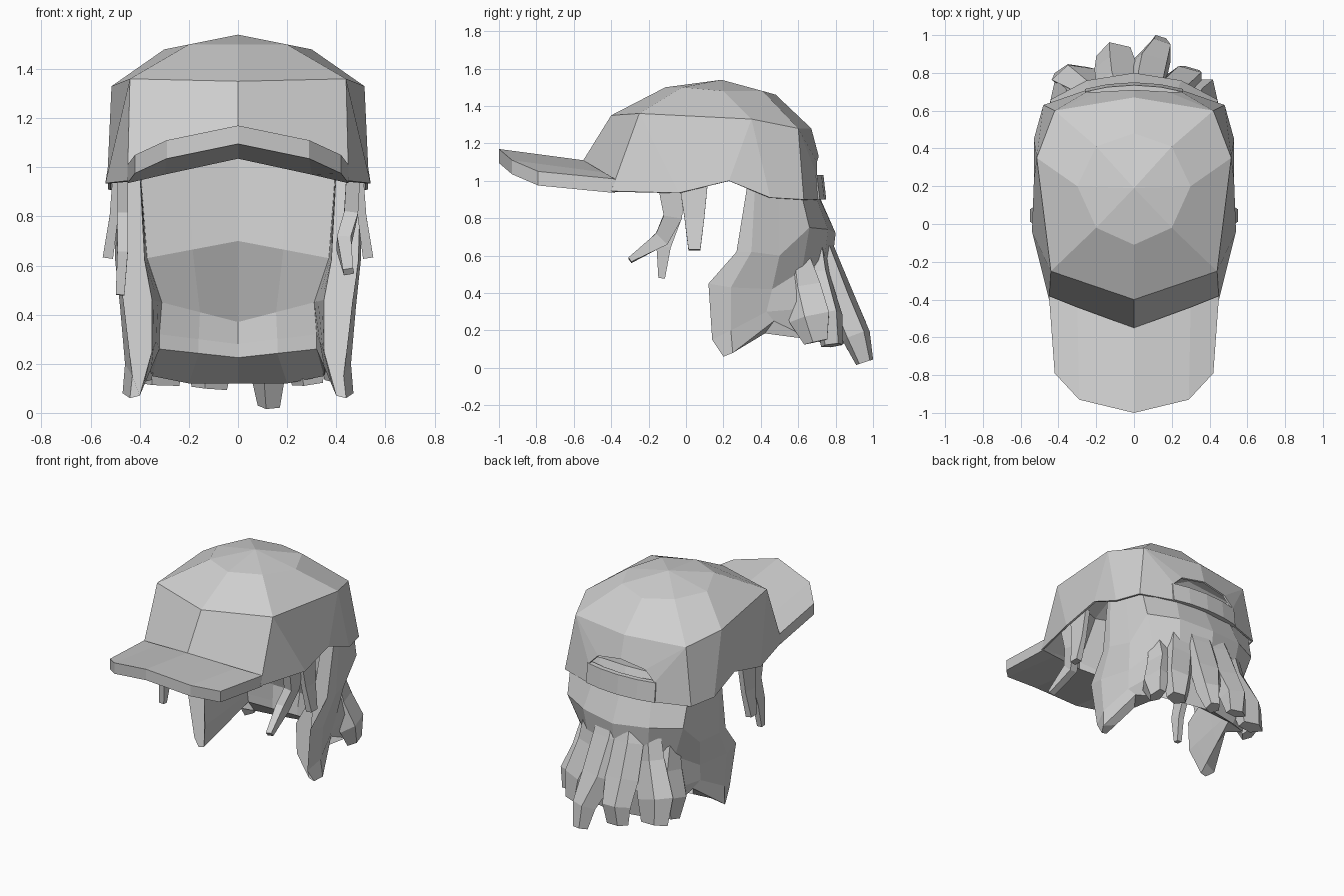
import bpy, bmesh, math
from mathutils import Vector

old = bpy.data.objects.get("Cube")
if old:
    bpy.data.objects.remove(old, do_unlink=True)

# One plain material for everything
grey = bpy.data.materials.new("light_grey")
grey.use_nodes = True
colour = (0.63, 0.63, 0.63, 1)
grey.diffuse_color = colour
grey.node_tree.nodes["Principled BSDF"].inputs["Base Color"].default_value = colour


def make_object(name, verts, faces):
    """Flat-shaded mesh object with tidy outward normals."""
    bm = bmesh.new()
    points = [bm.verts.new(v) for v in verts]
    for face in faces:
        bm.faces.new([points[i] for i in face])
    bmesh.ops.recalc_face_normals(bm, faces=bm.faces)
    mesh = bpy.data.meshes.new(name)
    bm.to_mesh(mesh)
    bm.free()
    mesh.materials.append(grey)
    obj = bpy.data.objects.new(name, mesh)
    bpy.context.scene.collection.objects.link(obj)
    return obj


def loft(name, sections):
    """Skin a row of closed sections and cap both ends."""
    n = len(sections[0])
    verts = [p for section in sections for p in section]
    faces = []
    for s in range(len(sections) - 1):
        for i in range(n):
            j = (i + 1) % n
            faces.append((s * n + i, s * n + j, (s + 1) * n + j, (s + 1) * n + i))
    last = (len(sections) - 1) * n
    faces.append(tuple(range(n)))
    faces.append(tuple(range(last, last + n)))
    return make_object(name, verts, faces)


def flip_x(section):
    return [(-x, y, z) for x, y, z in section]


def both_sides(half):
    """Sections from the left edge to the middle, then mirrored to the right."""
    return half + [flip_x(s) for s in reversed(half[:-1])]


def lock(name, path, widths, depths, side, sides=5):
    """Tapered strand of hair; width runs along the side axis."""
    path = [Vector(p) for p in path]
    side = Vector(side)
    sections = []
    for i, p in enumerate(path):
        tangent = path[min(i + 1, len(path) - 1)] - path[max(i - 1, 0)]
        across = (side - tangent * side.dot(tangent) / tangent.length_squared).normalized()
        out = tangent.cross(across).normalized()
        ring = []
        for k in range(sides):
            a = math.tau * (k + 0.5) / sides
            ring.append(p + across * widths[i] * math.cos(a) + out * depths[i] * math.sin(a))
        sections.append(ring)
    return loft(name, sections)


# Crown: left half, mirrored and given thickness
crown_points = {
    "peak": (0, .19, 1.54),
    "a0": (0, -.11, 1.5), "a1": (.2, -.02, 1.5), "a2": (.3, .2, 1.48),
    "a3": (.2, .41, 1.48), "a4": (0, .48, 1.46),
    "s0": (0, -.4, 1.35), "s1": (.44, -.25, 1.36), "s2": (.515, .35, 1.33),
    "s3": (.42, .6, 1.28), "s4": (0, .67, 1.28),
    "b0": (0, -.58, 1.06), "b1": (.45, -.4, .945), "b2": (.54, -.04, .935),
    "b3": (.53, .23, 1.0), "b4": (.53, .45, .91), "b5": (.48, .63, .9),
    "p": (.25, .71, .9), "h1": (.25, .7, 1.03), "h2": (.18, .7, 1.1), "h3": (0, .71, 1.13),
}
crown_faces = [
    "peak a0 a1", "peak a1 a2", "peak a2 a3", "peak a3 a4",
    "a0 s0 s1 a1", "a1 s1 s2 a2", "a2 s2 s3 a3", "a3 s3 s4 a4",
    "s0 b0 b1 s1", "s1 b1 b2", "s1 b2 b3 s2", "s2 b3 b4", "s2 b4 b5 s3",
    "s3 b5 p h1", "s3 h1 h2", "s3 h2 h3 s4",
]
keys = list(crown_points)
crown = make_object("cap_crown", list(crown_points.values()),
                    [[keys.index(k) for k in face.split()] for face in crown_faces])
if crown.data.polygons[0].normal.z < 0:
    crown.data.flip_normals()
mirror = crown.modifiers.new("mirror", 'MIRROR')
mirror.use_clip = True
shell = crown.modifiers.new("thickness", 'SOLIDIFY')
shell.thickness = .012
shell.offset = -1

# Brim
brim = []
for back, front in (((.45, -.38, 1.01), (.42, -.79, 1.05)),
                    ((.3, -.44, 1.045), (.29, -.93, 1.11)),
                    ((0, -.55, 1.11), (0, -1, 1.17))):
    brim.append([back, front] + [(x, y, z - .075) for x, y, z in (front, back)])
loft("cap_brim", both_sides(brim))

# Strap under the rear opening
strap = []
for x, y in ((.26, .695), (.14, .72), (0, .73)):
    strap.append([(x, y - .02, .9), (x, y + .02, .9), (x, y + .005, 1.03), (x, y - .03, 1.03)])
loft("cap_strap", both_sides(strap))

# Main hair: outer columns from the front edge round to the middle of the back
outer = [
    [(.5, .33, .99), (.49, .27, .62), (.465, .12, .45), (.43, .14, .15), (.44, .2, .06)],
    [(.51, .37, .98), (.5, .35, .62), (.48, .24, .43), (.46, .24, .2), (.47, .25, .08)],
    [(.49, .5, 1), (.455, .5, .6), (.43, .46, .42), (.41, .43, .3), (.38, .47, .25)],
    [(.45, .6, 1), (.44, .66, .75), (.35, .62, .52), (.38, .67, .32), (.35, .68, .15)],
    [(.2, .64, 1.06), (.25, .76, .74), (.22, .73, .5), (.26, .78, .3), (.2, .76, .12)],
    [(0, .65, 1.06), (0, .8, .72), (0, .78, .55), (0, .84, .35), (0, .8, .12)],
]
# Inner wall given at the front edge, the corner and the middle
edge = [(.4, .35, .99), (.38, .28, .62), (.35, .13, .46), (.35, .14, .25), (.4, .2, .07)]
corner = [(.4, .5, 1.03), (.37, .48, .63), (.31, .54, .45), (.32, .56, .32), (.32, .57, .26)]
middle = [(0, .58, 1.05), (0, .54, .7), (0, .67, .37), (0, .65, .28), (0, .64, .225)]


def blend(a, b, t):
    return [tuple(Vector(p).lerp(Vector(q), t)) for p, q in zip(a, b)]


inner = [edge, blend(edge, corner, .2), blend(edge, corner, .6), corner,
         blend(corner, middle, .5), middle]
loft("hair_back", both_sides([o + list(reversed(i)) for o, i in zip(outer, inner)]))

# Broad tufts fanning out of the main hair at the back
X, Y = (1, 0, 0), (0, 1, 0)
lock("tuft_middle_left",
     [(.06, .69, .8), (.06, .75, .6), (.08, .83, .36), (.13, .91, .17), (.13, .955, .03)],
     (.1, .12, .12, .08, .05), (.04, .06, .08, .08, .05), X)
lock("tuft_middle_right",
     [(-.06, .69, .8), (-.08, .75, .6), (-.09, .82, .38), (-.1, .89, .22), (-.11, .9, .1)],
     (.1, .12, .12, .1, .08), (.04, .06, .08, .08, .04), X)
lock("tuft_outer_left",
     [(.18, .69, .74), (.2, .72, .5), (.27, .76, .28), (.29, .78, .12)],
     (.1, .12, .11, .07), (.04, .05, .08, .06), X)
lock("tuft_outer_right",
     [(-.18, .69, .74), (-.22, .72, .5), (-.31, .77, .28), (-.32, .8, .12)],
     (.1, .12, .13, .1), (.04, .05, .08, .05), X)
for sign, label in ((1, "left"), (-1, "right")):
    lock("tuft_side_" + label,
         [(sign * .31, .6, .6), (sign * .33, .63, .43), (sign * .385, .67, .27), (sign * .39, .7, .14)],
         (.07, .11, .12, .07), (.05, .06, .065, .04), Y)

    # Short flared lock by the ear
    lock("ear_lock_" + label,
         [(sign * .49, .04, 1), (sign * .505, .045, .8), (sign * .53, .045, .63)],
         (.11, .075, .045), (.025, .025, .03), Y, 4)

# Temple locks: one curls forward, one hangs straight
lock("temple_lock_left",
     [(.47, -.08, .98), (.46, -.07, .81), (.43, -.13, .69), (.45, -.3, .575)],
     (.1, .07, .06, .02), (.04, .04, .04, .03), Y, 4)
lock("temple_lock_right",
     [(-.47, -.08, .98), (-.47, -.07, .81), (-.47, -.12, .65), (-.48, -.13, .48)],
     (.1, .07, .055, .025), (.03, .03, .03, .025), Y, 4)
